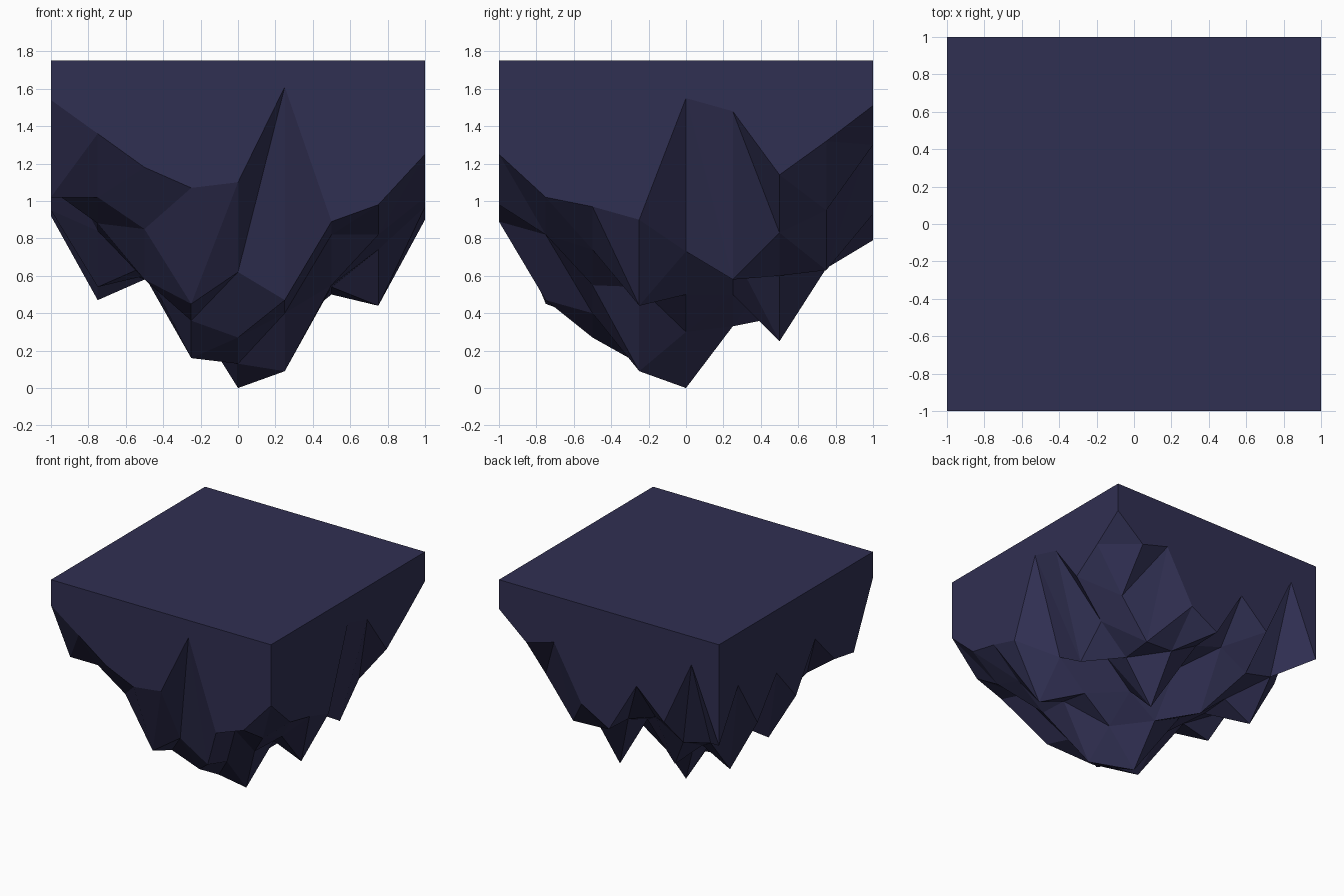
import bpy, bmesh

TOP = 1.75
N = 9
# Height of the rocky underside on a 9 x 9 grid, rows front to back, columns left to right
DEPTHS = [
    [1.54, 1.36, 1.18, 1.07, 1.10, 1.61, 0.89, 0.98, 1.25],
    [1.02, 1.02, 0.85, 0.45, 0.62, 0.47, 0.82, 0.82, 1.02],
    [1.06, 0.88, 0.58, 0.36, 0.27, 0.40, 0.55, 0.74, 0.97],
    [1.32, 0.84, 0.65, 0.16, 0.13, 0.09, 0.54, 0.44, 0.90],
    [0.95, 0.54, 0.60, 0.40, 0.00, 0.30, 0.50, 0.73, 1.55],
    [1.23, 0.70, 0.58, 0.45, 0.33, 0.50, 0.73, 0.58, 1.48],
    [0.92, 0.47, 0.60, 0.38, 0.68, 0.25, 0.60, 0.83, 1.14],
    [1.32, 0.78, 0.72, 0.86, 0.78, 0.64, 0.63, 0.95, 1.32],
    [0.92, 1.52, 0.98, 1.21, 0.79, 0.93, 1.37, 1.30, 1.51],
]

bm = bmesh.new()

# Faceted underside
v = [[bm.verts.new((-1 + i * 0.25, -1 + j * 0.25, DEPTHS[j][i])) for i in range(N)]
     for j in range(N)]
for j in range(N - 1):
    for i in range(N - 1):
        a, b, c, d = v[j][i], v[j][i + 1], v[j + 1][i + 1], v[j + 1][i]
        bm.faces.new((a, d, b))
        bm.faces.new((b, d, c))

# Flat top
corners = [bm.verts.new((x, y, TOP)) for x, y in ((-1, -1), (1, -1), (1, 1), (-1, 1))]
bm.faces.new(corners)

# Vertical walls down to the ragged rim
rims = [v[0], [r[-1] for r in v], v[-1][::-1], [r[0] for r in v][::-1]]
for k, rim in enumerate(rims):
    bm.faces.new(rim + [corners[(k + 1) % 4], corners[k]])

bmesh.ops.recalc_face_normals(bm, faces=bm.faces)
mesh = bpy.data.meshes.new("floating_rock")
bm.to_mesh(mesh)
bm.free()

rock = bpy.data.objects.new("floating_rock", mesh)
bpy.context.collection.objects.link(rock)

mat = bpy.data.materials.new("dark_indigo_rock")
mat.diffuse_color = (0.03, 0.029, 0.085, 1)
mesh.materials.append(mat)
